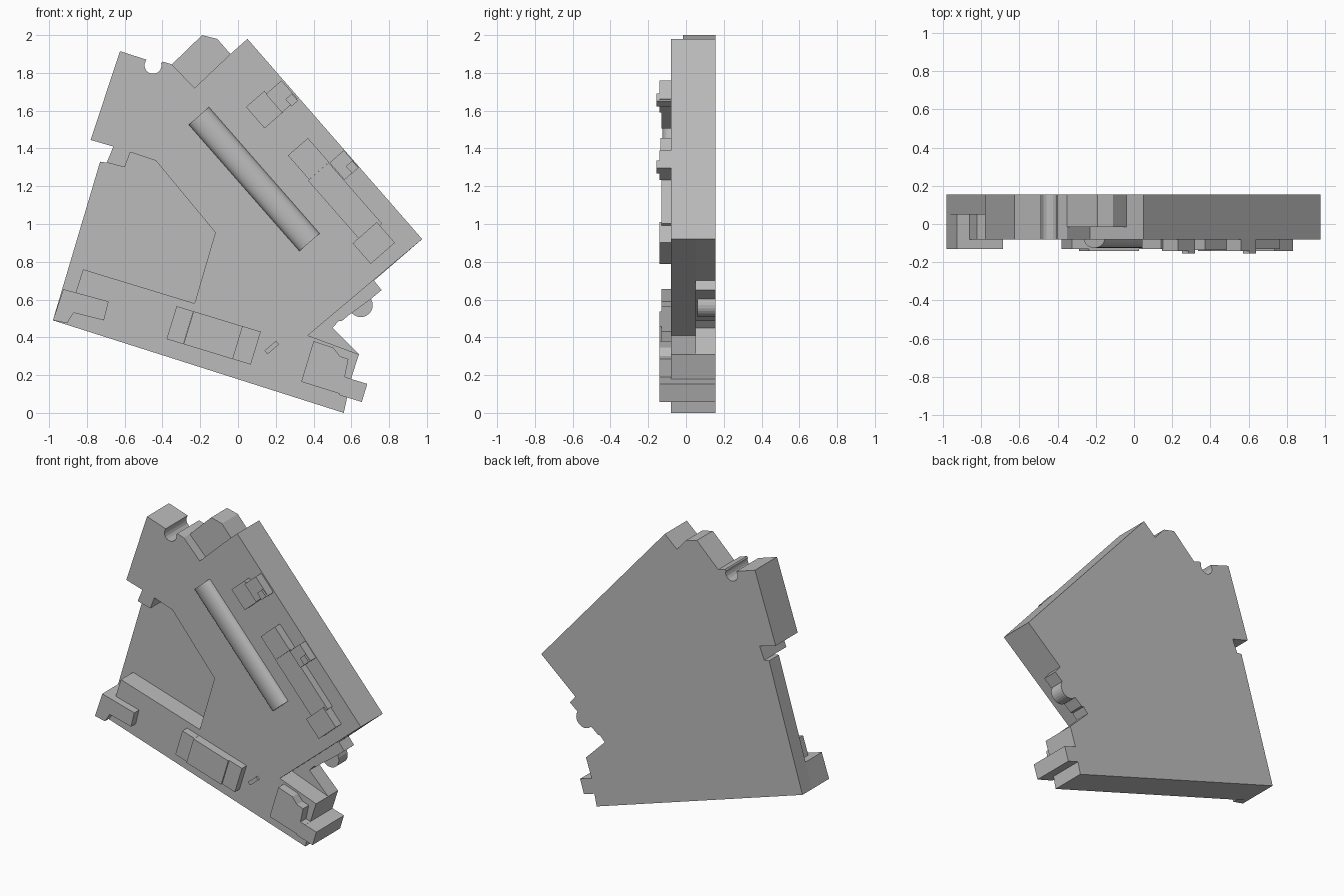
import bpy, bmesh
from math import cos, sin, pi, radians
from mathutils import Vector

old = bpy.data.objects.get("Cube")
if old:
    bpy.data.objects.remove(old, do_unlink=True)

grey = bpy.data.materials.new("plain grey")
grey.use_nodes = True
colour = (0.5, 0.5, 0.5, 1)
grey.diffuse_color = colour
grey.node_tree.nodes["Principled BSDF"].inputs["Base Color"].default_value = colour

FRONT, STEP, BACK = -0.08, 0.05, 0.155   # depth levels of the body


def slab(name, outline, front, back=FRONT):
    """Extrude an x-z outline between two depths."""
    bm = bmesh.new()
    face = bm.faces.new([bm.verts.new((x, front, z)) for x, z in outline])
    result = bmesh.ops.extrude_face_region(bm, geom=[face])
    moved = [v for v in result["geom"] if isinstance(v, bmesh.types.BMVert)]
    bmesh.ops.translate(bm, verts=moved, vec=(0, back - front, 0))
    bmesh.ops.recalc_face_normals(bm, faces=bm.faces)
    mesh = bpy.data.meshes.new(name)
    bm.to_mesh(mesh)
    bm.free()
    mesh.materials.append(grey)
    obj = bpy.data.objects.new(name, mesh)
    bpy.context.collection.objects.link(obj)
    return obj


def plate(name, corner, length, width, angle, front, back=FRONT):
    """Rectangle from its upper left corner, running along the angle."""
    a = radians(angle)
    along = Vector((cos(a), sin(a))) * length
    across = Vector((sin(a), -cos(a))) * width
    start = Vector(corner)
    return slab(name, [start, start + along, start + along + across, start + across],
                front, back)


def arc(cx, cz, radius, start, end, count):
    steps = [radians(start + (end - start) * i / count) for i in range(count + 1)]
    return [(cx + radius * cos(a), cz + radius * sin(a)) for a in steps]


# Outline pieces shared by the body layers
bottom = [(0.64, 0.31), (0.6, 0.185), (0.56, 0), (-0.98, 0.49)]
notch = arc(-0.45, 1.84, 0.045, 145, 375, 10)
left_top = [(-0.695, 1.325), (-0.66, 1.41), (-0.78, 1.445), (-0.625, 1.915),
            (-0.485, 1.87)] + notch + [(-0.4, 1.86), (-0.35, 1.845)]
top_right = [(-0.23, 1.72), (-0.04, 1.9), (0.05, 1.98), (0.975, 0.92)]

# Body: full back layer, and a front layer that leaves the side pocket open
pocket = [(-0.925, 0.655), (-0.86, 0.635), (-0.82, 0.76), (-0.23, 0.58),
          (-0.12, 0.955), (-0.435, 1.335), (-0.57, 1.38), (-0.6, 1.3)]
ledge = [(0.72, 0.7), (0.76, 0.65), (0.7, 0.6), (0.59, 0.52), (0.55, 0.487),
         (0.534, 0.487), (0.5, 0.45)]
slab("back_body", bottom + [(-0.73, 1.33)] + left_top + top_right + ledge, STEP, BACK)
slab("front_body", bottom + pocket + left_top + top_right + [(0.37, 0.41)], FRONT, STEP)

# Edge details
slab("top_peak", [(-0.35, 1.845), (-0.19, 2), (-0.11, 1.98), (-0.04, 1.9),
                  (-0.23, 1.72)], -0.015, BACK)
slab("round_stud", arc(0.65, 0.57, 0.063, 0, 345, 23), 0.06, BACK)

# Lower corner fittings
slab("left_foot", [(-0.98, 0.49), (-0.925, 0.655), (-0.685, 0.59), (-0.71, 0.49),
                   (-0.87, 0.53), (-0.905, 0.475)], -0.13, STEP)
slab("right_foot", [(0.4, 0.38), (0.335, 0.165), (0.59, 0.085), (0.6, 0.18),
                    (0.565, 0.19), (0.585, 0.285), (0.54, 0.3), (0.505, 0.345)], -0.14)
plate("right_tab", (0.565, 0.19), 0.125, 0.1, -17, -0.14, BACK)

# Low label block in three sections
for name, corner, length, front in (
        ("block_left", (-0.325, 0.565), 0.093, -0.13),
        ("block_middle", (-0.235, 0.538), 0.272, -0.14),
        ("block_right", (0.025, 0.459), 0.1, -0.13)):
    plate(name, corner, length, 0.182, -17, front)
plate("small_peg", (0.14, 0.33), 0.08, 0.025, 40, -0.095)

# Fittings along the sloping edge
SLOPE = -48.8
for name, corner, length, width, front in (
        ("upper_pad", (0.14, 1.705), 0.15, 0.13, -0.13),
        ("upper_chip", (0.23, 1.76), 0.13, 0.11, -0.14),
        ("upper_button", (0.285, 1.69), 0.05, 0.045, -0.155),
        ("middle_pad", (0.37, 1.455), 0.17, 0.14, -0.135),
        ("middle_chip", (0.56, 1.39), 0.12, 0.1, -0.14),
        ("middle_button", (0.605, 1.335), 0.05, 0.045, -0.155),
        ("long_strip", (0.48, 1.325), 0.43, 0.145, -0.13),
        ("lower_pad", (0.735, 1.01), 0.145, 0.17, -0.14)):
    plate(name, corner, length, width, SLOPE, front)

# Rounded ridge: a half-round profile swept along the slope
profile = arc(0, 0, 1, 180, 360, 12)
ridge = slab("rounded_ridge", [(x * 0.071, z * 0.045) for x, z in profile], 0, 0.89)
a = radians(SLOPE)
along, across = Vector((cos(a), 0, sin(a))), Vector((-sin(a), 0, cos(a)))
for v in ridge.data.vertices:
    x, y, z = v.co
    v.co = Vector((-0.2075, FRONT + z, 1.5725)) + along * y + across * x
bm = bmesh.new()
bm.from_mesh(ridge.data)
bmesh.ops.recalc_face_normals(bm, faces=bm.faces)
bm.to_mesh(ridge.data)
bm.free()
bpy.context.view_layer.objects.active = ridge
ridge.select_set(True)
bpy.ops.object.shade_smooth_by_angle(angle=radians(40))
